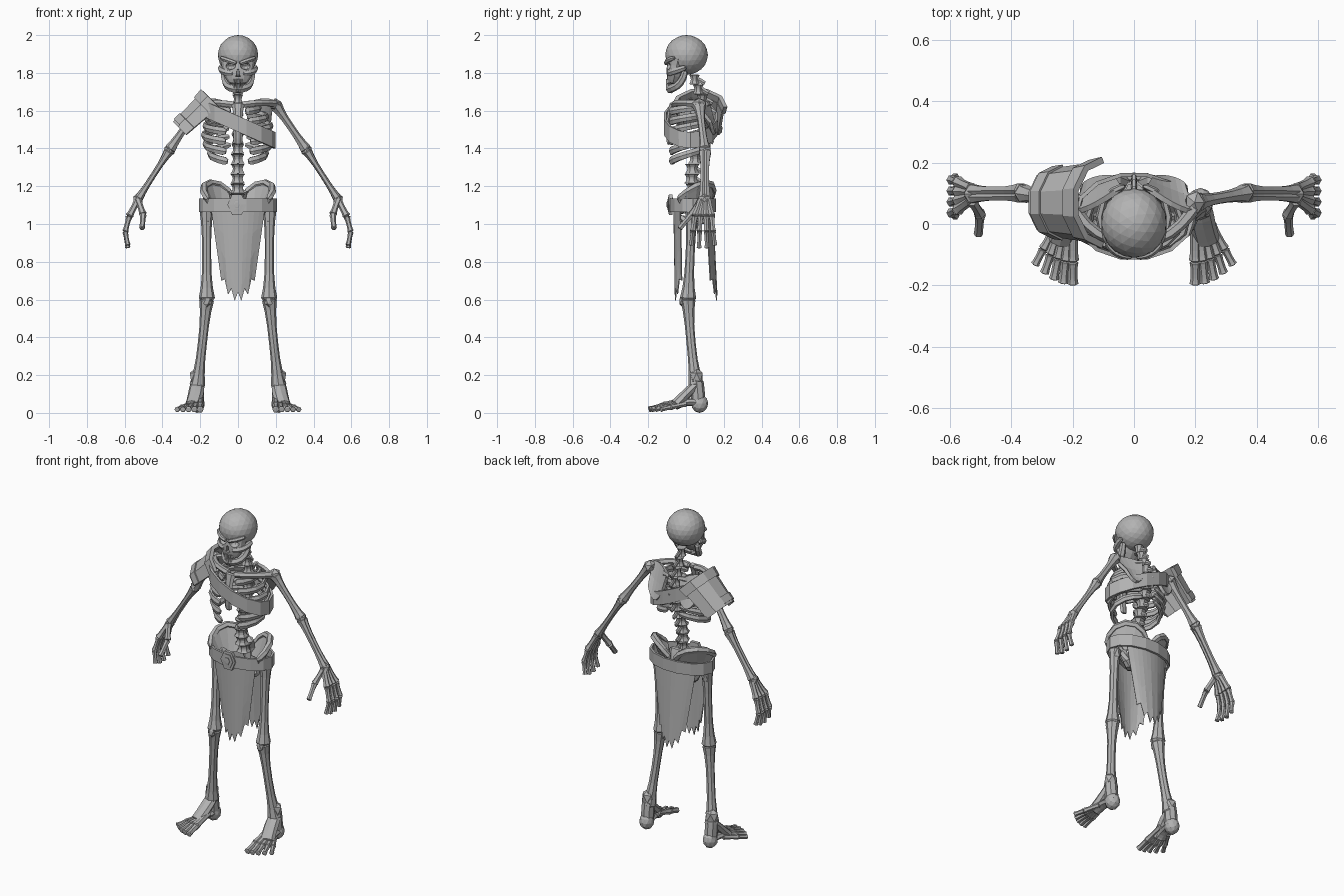
import bpy, bmesh, math
from mathutils import Vector, Matrix

if "Cube" in bpy.data.objects:
    bpy.data.objects.remove(bpy.data.objects["Cube"], do_unlink=True)

grey = bpy.data.materials.new("bone_grey")
grey.use_nodes = True
grey.diffuse_color = (.45, .45, .45, 1)
grey.node_tree.nodes["Principled BSDF"].inputs["Base Color"].default_value = grey.diffuse_color

UP, BACK = Vector((0, 0, 1)), Vector((0, 1, 0))
STEPS = [(1 - math.cos(math.pi * k / 8)) / 2 for k in range(9)]


def finish(name, bm, mirror=False, thick=0):
    bmesh.ops.recalc_face_normals(bm, faces=bm.faces)
    mesh = bpy.data.meshes.new(name)
    bm.to_mesh(mesh)
    bm.free()
    mesh.materials.append(grey)
    part = bpy.data.objects.new(name, mesh)
    bpy.context.collection.objects.link(part)
    if thick:
        solid = part.modifiers.new("Thickness", 'SOLIDIFY')
        solid.thickness, solid.offset = thick, 0
    if mirror:
        part.modifiers.new("Mirror", 'MIRROR').use_mirror_merge = False
    return part


def skin(bm, rows, closed):
    grid = [[bm.verts.new(point) for point in row] for row in rows]
    count = len(grid[0])
    for row, after in zip(grid, grid[1:]):
        for k in range(count if closed else count - 1):
            n = (k + 1) % count
            bm.faces.new((row[k], row[n], after[n], after[k]))
    return grid


def sheet(name, rows, thick, closed=False, mirror=False):
    """Skin a grid of points and thicken it."""
    bm = bmesh.new()
    skin(bm, rows, closed)
    return finish(name, bm, mirror, thick)


def bezier(controls):
    """Points along a Bezier curve, closer together near its ends."""
    path = []
    for t in STEPS:
        points = [Vector(c) for c in controls]
        while len(points) > 1:
            points = [a.lerp(b, t) for a, b in zip(points, points[1:])]
        path.append(points[0])
    return path


def tube(name, path, start, middle, end, flat=1, sides=6, ref=BACK, mirror=True, power=3):
    """Loft rings whose radius swells from the middle to both ends."""
    rings, last = [], len(path) - 1
    for i, point in enumerate(path):
        along = (path[min(i + 1, last)] - path[max(i - 1, 0)]).normalized()
        u = along.cross(ref).normalized()
        v = along.cross(u) * flat
        t = 1 - 2 * STEPS[i]
        radius = middle + ((start if t > 0 else end) - middle) * abs(t) ** power
        if i in (0, last):
            radius *= .6
        angles = [math.tau * k / sides for k in range(sides)]
        rings.append([point + (u * math.cos(a) + v * math.sin(a)) * radius for a in angles])
    bm = bmesh.new()
    grid = skin(bm, rings, True)
    bm.faces.new(grid[0])
    bm.faces.new(grid[-1])
    return finish(name, bm, mirror)


def bone(name, controls, *radii, **options):
    return tube(name, bezier(controls), *radii, **options)


def ball(name, centre, size, detail=1, mirror=True):
    bm = bmesh.new()
    place = Matrix.Translation(centre) @ Matrix.Diagonal((*size, 1))
    bmesh.ops.create_icosphere(bm, subdivisions=detail, radius=1, matrix=place)
    return finish(name, bm, mirror)


def plate(name, upper, lower, thick):
    """Mirrored plate spanning two curved edges."""
    top, bottom = bezier(upper), bezier(lower)
    rows = [[a.lerp(b, t) for a, b in zip(top, bottom)] for t in (0, .5, 1)]
    return sheet(name, rows, thick, mirror=True)


# Skull with eye sockets and nose hole
cranium = ball("cranium", (0, .003, 1.895), (.107, .113, .105), detail=3, mirror=False)
face = bone("face", [(0, -.04, 1.88), (0, -.07, 1.74)], .098, .082, .042,
            flat=.6, sides=12, mirror=False, power=1.5)
sockets = ball("socket_cutter", (.042, -.11, 1.836), (.031, .045, .021), detail=2)
nose = bone("nose_cutter", [(0, -.11, 1.82), (0, -.11, 1.78)], .005, .01, .02, flat=2, mirror=False)
for cutter in (sockets, nose):
    cutter.hide_render = cutter.hide_viewport = True
    for part in (cranium, face):
        cut = part.modifiers.new("Cut", 'BOOLEAN')
        cut.operation, cut.solver, cut.object = 'DIFFERENCE', 'EXACT', cutter
bone("brow", [(.008, -.106, 1.85), (.06, -.106, 1.868), (.088, -.06, 1.88)], .01, .013, .01, ref=UP)
bone("cheekbone", [(.025, -.09, 1.795), (.09, -.085, 1.8), (.092, .0, 1.83)], .014, .018, .014, ref=UP)
bone("jaw", [(.075, -.005, 1.81), (.07, -.02, 1.72), (.05, -.08, 1.72), (0, -.085, 1.712)],
     .016, .02, .024, ref=UP)
ball("chin", (0, -.078, 1.714), (.03, .02, .022), mirror=False)
for i in range(6):
    turn = (i - 2.5) * .42
    gum = Vector((.035 * math.sin(turn), -.064 - .036 * math.cos(turn), 1.742))
    for name, reach in (("upper_tooth", UP * .025), ("lower_tooth", UP * -.022)):
        bone(name, [gum, gum + reach], .006, .006, .007, sides=4, mirror=False)

# Spine, following an S curve
for i in range(13):
    z = 1.135 + i * .0525
    middle = Vector((0, .07 + .04 * math.sin(math.pi * (z - 1.4) / .3), z))
    width = .045 - .0012 * i
    bone("vertebra", [middle - UP * .026, middle + UP * .026], width, width * .65, width,
         sides=7, mirror=False, power=2)
    bone("spine_process", [middle + BACK * .02, middle + BACK * .055 - UP * .02], .01, .009, .008,
         flat=1.5, ref=UP, mirror=False)

# Rib cage
for i in range(6):
    width = .183 - .07 * (1 - i / 3) ** 2
    path = []
    for t in STEPS:
        turn = math.pi * (.06 + .85 * t)
        path.append(Vector((width * math.sin(turn) ** .8, .02 + .105 * math.cos(turn),
                            1.635 - .043 * i - (.04 + .01 * i) * t)))
    tube("rib", path, .01, .0125, .014, flat=1.7, ref=UP)
bone("sternum", [(0, -.07, 1.64), (0, -.11, 1.54), (0, -.09, 1.42)], .038, .024, .022,
     flat=.5, mirror=False)
bone("collarbone", [(.015, -.06, 1.63), (.13, -.06, 1.65), (.2, .06, 1.635)], .02, .018, .024, ref=UP)
plate("shoulder_blade", [(.19, .04, 1.65), (.13, .05, 1.68), (.04, .12, 1.635)],
      [(.17, .13, 1.54), (.11, .16, 1.42), (.06, .15, 1.52)], .018)

# Arms
shoulder, elbow, wrist = Vector((.198, .07, 1.63)), Vector((.363, .1, 1.39)), Vector((.53, .098, 1.13))
bone("upper_arm", [shoulder, elbow], .038, .02, .034, sides=7)
bone("ulna", [elbow + BACK * .01, wrist + BACK * .01], .029, .015, .026)
bone("radius", [elbow - BACK * .01, wrist - BACK * .01], .026, .014, .024)
ball("shoulder_joint", shoulder, (.036, .042, .036))
ball("elbow", elbow, (.03, .036, .036))
ball("wrist", wrist, (.028, .036, .032))

# Hands
for i in range(4):
    spread = 1.5 - i
    knuckle = Vector((.576, .092 + .03 * spread, 1.04))
    bend = Vector((.597, .09 + .036 * spread, .96))
    tip = Vector((.583, .09 + .042 * spread, .865 + .015 * abs(spread)))
    bone("hand_bone", [wrist + BACK * .012 * spread, knuckle], .02, .016, .023)
    bone("finger", [knuckle, bend], .02, .013, .018)
    bone("fingertip", [bend, tip], .017, .012, .015)
thumb_joint = Vector((.502, .03, 1.05))
bone("thumb_base", [wrist - BACK * .02, thumb_joint], .022, .016, .022)
bone("thumb", [thumb_joint, (.508, -.035, .975)], .02, .014, .016)

# Pelvis
crest = [(.02, .13, 1.13), (.09, .18, 1.26), (.24, .06, 1.23), (.16, -.04, 1.13)]
plate("hip_wing", crest, [(.03, .1, 1.07), (.14, .08, 1.08), (.13, -.01, 1.06)], .024)
bone("hip_rim", crest, .018, .021, .018, ref=UP)
bone("pubic_bone", [(.14, .01, 1.08), (.07, -.05, 1.07), (0, -.045, 1.055)], .026, .02, .022, ref=UP)
bone("sit_bone", [(.12, .04, 1.08), (.1, .09, .93), (.01, -.03, 1.04)], .024, .022, .016, ref=UP)
bone("sacrum", [(0, .08, 1.18), (0, .14, 1.08), (0, .09, 1)], .055, .04, .01, flat=.5, mirror=False)

# Legs
hip, knee, ankle = Vector((.167, .033, 1.08)), Vector((.165, .01, .59)), Vector((.217, .056, .13))
bone("thigh_bone", [hip, knee], .038, .024, .048, sides=8)
ball("hip_joint", (.135, .03, 1.075), (.036, .036, .036))
ball("outer_hip", hip - UP * .045, (.03, .036, .05))
ball("kneecap", knee - BACK * .03, (.024, .018, .03))
bone("shin_bone", [knee + UP * .02, (.185, .02, .38), ankle], .043, .024, .046, sides=8)
ball("ankle", ankle + UP * .06, (.043, .038, .05))

# Feet
ball("heel", (.217, .072, .05), (.042, .046, .05), detail=2)
bone("heel_bone", [ankle + UP * .04, (.217, .068, .04)], .036, .038, .036, sides=8)
bone("instep", [ankle + UP * .02, (.22, .0, .1), (.24, -.06, .04)], .036, .042, .044,
     flat=.65, sides=8, ref=UP)
bone("foot_arch", [(.217, .08, .05), (.225, .0, .07), (.24, -.06, .035)], .036, .034, .04,
     flat=.6, sides=8, ref=UP)
for i in range(5):
    size = .022 - .0012 * i
    root = Vector((.2 + .013 * i, 0, .075 - .007 * i))
    tip = Vector((.2 + .031 * i, -.198 + .004 * i * i, .018))
    joint = root.lerp(tip, .62)
    bone("foot_bone", [root, joint], size, size * .75, size, ref=UP)
    bone("toe", [joint, tip], size * .9, size * .7, size * .9, ref=UP)


# Shoulder guard: arched plates sloping down the right shoulder
def arch(step, grow=0):
    size = .125 - .007 * step + grow
    row = []
    for k in range(6):
        turn = math.pi * k / 5
        lift = size * math.sin(turn)
        row.append((-.13 - .048 * step - .66 * lift, .07 - size * math.cos(turn),
                    1.595 - .041 * step + .66 * lift))
    return row


sheet("shoulder_guard", [arch(step) for step in range(4)], .014)
sheet("shoulder_guard_rim", [arch(-.6, .01), arch(.3, .006)], .022)
sheet("shoulder_guard_edge", [arch(2.1, .006), arch(2.8, .006)], .016)


# Straps around the chest and waist
def band(name, centre, wide, deep, high, tilt):
    rows = []
    for edge in (high / 2, -high / 2):
        turns = [math.tau * k / 14 for k in range(14)]
        rows.append([centre + Vector((wide * math.cos(a), deep * math.sin(a),
                                      edge - tilt * wide * math.cos(a))) for a in turns])
    sheet(name, rows, .013, closed=True)


band("chest_strap", Vector((0, .025, 1.53)), .193, .138, .085, .45)
band("belt", Vector((0, .037, 1.1)), .2, .117, .072, 0)
buckle = Vector((-.006, -.07, 1.103))
for name, size, depth in (("buckle", .05, .022), ("buckle_frame", .036, .027), ("buckle_stud", .018, .032)):
    bone(name, [buckle, buckle - BACK * depth], size, size, size, flat=1.25, ref=UP, mirror=False)


# Torn cloths hanging from the belt
def cloth(name, top, low, wrap):
    rows = []
    for t in (0, .3, .6, .85, 1):
        row = []
        for k in range(11):
            across = k / 5 - 1
            hem = .59 + .11 * across * across + .05 * (k % 2)
            row.append((across * (.142 - .055 * t), top + (low - top) * t + wrap * across * across,
                        1.085 + (hem - 1.085) * t))
        rows.append(row)
    sheet(name, rows, .006)


cloth("front_cloth", -.064, -.057, .035)
cloth("back_cloth", .14, .163, -.035)
